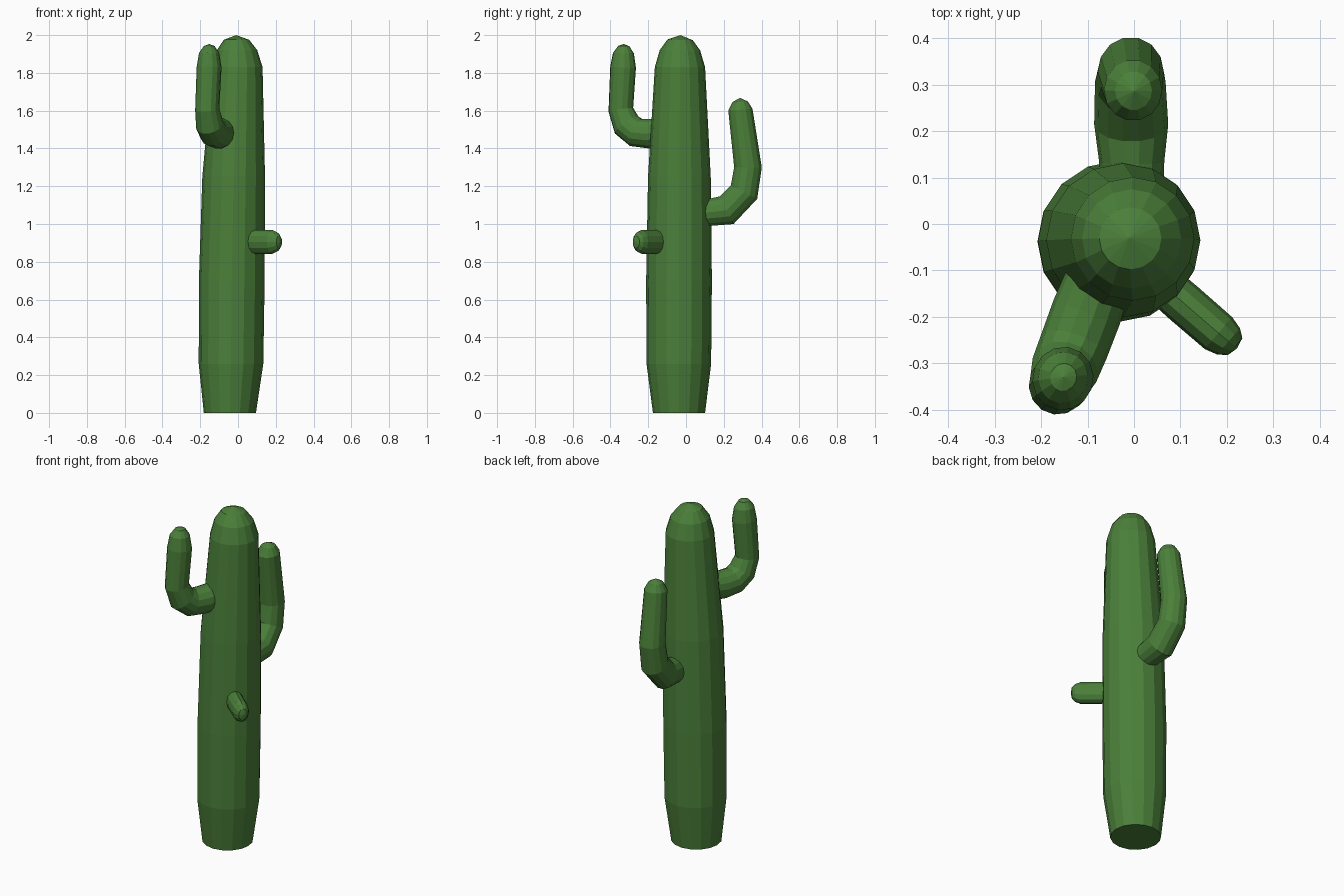
import bpy, bmesh, math
from mathutils import Vector

green = bpy.data.materials.new("cactus green")
green.diffuse_color = (0.07, 0.215, 0.042, 1)


def tube(name, rings, side, sides, tip, squash=1.0):
    """Loft rings of (x, y, z, radius), flat start cap, pointed fan at the tip."""
    bm = bmesh.new()
    pts = [Vector(r[:3]) for r in rings] + [Vector(tip)]
    side = Vector(side).normalized()
    loops = []
    for i, r in enumerate(rings):
        a = (pts[i] - pts[i - 1]).normalized() if i else Vector()
        b = (pts[i + 1] - pts[i]).normalized()
        up = side.cross((a + b).normalized()).normalized()
        loop = []
        for k in range(sides):
            t = 2 * math.pi * k / sides
            p = pts[i] + r[3] * (side * math.cos(t) * squash + up * math.sin(t))
            loop.append(bm.verts.new(p))
        loops.append(loop)
    for lo, hi in zip(loops, loops[1:]):
        for k in range(sides):
            n = (k + 1) % sides
            bm.faces.new((lo[k], lo[n], hi[n], hi[k]))
    bm.faces.new(loops[0])
    apex = bm.verts.new(pts[-1])
    for k in range(sides):
        bm.faces.new((loops[-1][k], loops[-1][(k + 1) % sides], apex))
    bmesh.ops.recalc_face_normals(bm, faces=bm.faces)
    me = bpy.data.meshes.new(name)
    bm.to_mesh(me)
    bm.free()
    me.materials.append(green)
    ob = bpy.data.objects.new(name, me)
    bpy.context.collection.objects.link(ob)
    # keep the trunk base flat on the ground
    if name == "trunk":
        for v in me.vertices[:sides]:
            v.co.z = 0
    return ob


# Main trunk, leaning slightly
tube("trunk", [
    (-0.043, -0.037, 0.0, 0.138),
    (-0.037, -0.038, 0.26, 0.171),
    (-0.033, -0.037, 0.70, 0.174),
    (-0.023, -0.035, 1.25, 0.166),
    (-0.003, -0.032, 1.83, 0.133),
    (-0.005, -0.032, 1.92, 0.107),
    (-0.008, -0.031, 1.975, 0.067),
], (1, 0, 0), 16, (-0.01, -0.03, 2.0))

# Back arm, low and long
tube("back_arm", [
    (-0.005, 0.08, 1.06, 0.072),
    (-0.005, 0.135, 1.063, 0.074),
    (-0.006, 0.215, 1.073, 0.084),
    (-0.008, 0.307, 1.168, 0.080),
    (-0.007, 0.328, 1.30, 0.075),
    (-0.002, 0.288, 1.605, 0.066),
    (-0.001, 0.287, 1.647, 0.042),
], (1, 0, 0), 14, (0, 0.286, 1.668), 0.95)

# Front left arm, high
tube("front_left_arm", [
    (-0.080, -0.13, 1.485, 0.076),
    (-0.102, -0.19, 1.478, 0.080),
    (-0.130, -0.265, 1.485, 0.079),
    (-0.150, -0.315, 1.525, 0.077),
    (-0.163, -0.345, 1.605, 0.067),
    (-0.153, -0.333, 1.83, 0.069),
    (-0.153, -0.331, 1.905, 0.056),
    (-0.152, -0.330, 1.942, 0.030),
], (0.17, -0.065, 0), 14, (-0.152, -0.330, 1.953), 0.95)

# Short stub on the front right, taller than wide
tube("stub", [
    (0.055, -0.125, 0.905, 0.062),
    (0.108, -0.171, 0.905, 0.064),
    (0.182, -0.235, 0.905, 0.063),
    (0.204, -0.253, 0.905, 0.052),
    (0.218, -0.264, 0.905, 0.033),
], (0.65, 0.76, 0), 12, (0.222, -0.268, 0.905), 0.72)
